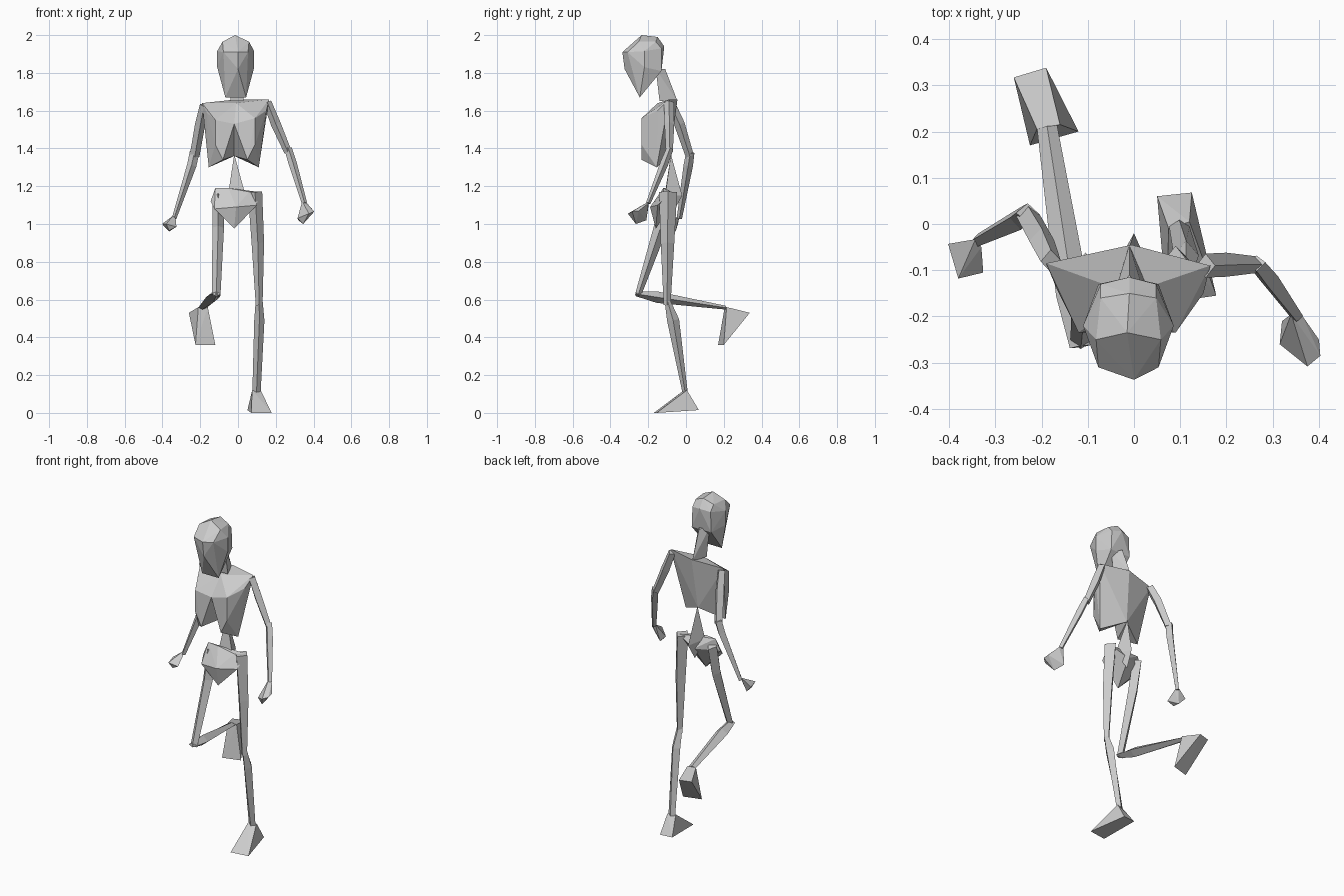
import bpy, bmesh
from math import cos, sin, tau
from mathutils import Vector


def make(name, bm):
    bmesh.ops.recalc_face_normals(bm, faces=bm.faces)
    me = bpy.data.meshes.new(name)
    bm.to_mesh(me)
    bm.free()
    ob = bpy.data.objects.new(name, me)
    bpy.context.collection.objects.link(ob)
    return ob


def hull(name, pts):
    """Faceted convex block around a few corner points."""
    bm = bmesh.new()
    vs = [bm.verts.new(p) for p in pts]
    res = bmesh.ops.convex_hull(bm, input=vs)
    loose = [v for v in bm.verts if not v.link_faces]
    bmesh.ops.delete(bm, geom=loose, context='VERTS')
    return make(name, bm)


def bone(name, rings, sides=4):
    """Tapered faceted bone; each ring is (centre, half width x, half depth)."""
    bm = bmesh.new()
    axis = (Vector(rings[-1][0]) - Vector(rings[0][0])).normalized()
    u = (Vector((1, 0, 0)) - axis * axis.x).normalized()
    w = axis.cross(u)
    loops = []
    for c, a, b in rings:
        loops.append([bm.verts.new(Vector(c) + u * a * cos(tau * i / sides)
                                   + w * b * sin(tau * i / sides))
                      for i in range(sides)])
    for lo, hi in zip(loops, loops[1:]):
        for i in range(sides):
            j = (i + 1) % sides
            bm.faces.new((lo[i], lo[j], hi[j], hi[i]))
    bm.faces.new(loops[0])
    bm.faces.new(loops[-1])
    return make(name, bm)


# Skull: crown, brow, cheeks, back and narrow jaw
C = -0.012


def mirrored(pts):
    return [(C + s * x, y, z) for x, y, z in pts for s in (-1, 1)]


hull("skull", [(-0.015, -0.235, 2.0), (-0.01, -0.15, 1.99), (0, -0.337, 1.91),
               (-0.01, -0.115, 1.94), (0, -0.325, 1.82)]
     + mirrored([(0.07, -0.25, 1.965), (0.06, -0.16, 1.965), (0.098, -0.22, 1.915),
                 (0.065, -0.31, 1.91), (0.06, -0.13, 1.93), (0.098, -0.22, 1.83),
                 (0.065, -0.13, 1.81), (0.055, -0.245, 1.67)]))

# Neck: three-sided with a ridge at the back
hull("neck", [(-0.045, -0.16, 1.82), (0.025, -0.16, 1.82), (-0.01, -0.11, 1.82),
              (-0.04, -0.14, 1.65), (0.03, -0.14, 1.65), (-0.01, -0.045, 1.65)])

# Rib cage: two lobes that meet at the spine and leave a notch in front
spine_pts = [(-0.005, -0.045, 1.66), (-0.01, -0.15, 1.64), (-0.02, -0.225, 1.53),
             (-0.02, -0.085, 1.36)]
hull("rib_lobe_right", spine_pts + [
    (-0.19, -0.085, 1.64), (-0.165, -0.145, 1.59), (-0.12, -0.235, 1.55),
    (-0.155, -0.155, 1.30), (-0.08, -0.235, 1.34), (-0.12, -0.235, 1.42)])
hull("rib_lobe_left", spine_pts + [
    (0.165, -0.09, 1.66), (0.15, -0.15, 1.60), (0.09, -0.235, 1.56),
    (0.11, -0.155, 1.30), (0.05, -0.235, 1.34), (0.09, -0.235, 1.42)])

# Lower spine
hull("lower_spine", [(-0.02, -0.08, 1.37), (-0.05, -0.11, 1.17), (0.04, -0.11, 1.15),
                     (0, -0.02, 1.15), (-0.01, -0.07, 1.06)])

# Pelvis: heart-shaped block
hull("pelvis", [(-0.12, -0.11, 1.19), (-0.05, -0.12, 1.19), (-0.145, -0.12, 1.12),
                (-0.125, -0.17, 1.08), (-0.02, -0.16, 0.975), (-0.01, -0.19, 1.09),
                (0.10, -0.15, 1.10), (0.11, -0.08, 1.17), (0.06, -0.12, 1.17),
                (-0.01, -0.06, 1.12)])

# Standing leg
bone("left_thigh", [((0.09, -0.095, 1.17), 0.038, 0.048), ((0.105, -0.098, 0.9), 0.033, 0.036),
                    ((0.112, -0.10, 0.57), 0.018, 0.018)])
bone("left_shin", [((0.112, -0.10, 0.60), 0.018, 0.014), ((0.113, -0.068, 0.49), 0.027, 0.032),
                   ((0.098, -0.005, 0.11), 0.022, 0.014)])
hull("left_foot", [(0.075, -0.01, 0.12), (0.12, 0.005, 0.12), (0.05, 0.06, 0.015),
                   (0.125, 0.068, 0.015), (0.07, -0.17, 0), (0.178, -0.155, 0)])

# Raised leg, shin folded back
bone("right_thigh", [((-0.105, -0.10, 1.15), 0.03, 0.04), ((-0.105, -0.135, 0.98), 0.031, 0.036),
                     ((-0.115, -0.255, 0.62), 0.022, 0.016)])
bone("right_shin", [((-0.115, -0.265, 0.63), 0.024, 0.012), ((-0.133, -0.15, 0.612), 0.036, 0.030),
                    ((-0.188, 0.21, 0.557), 0.022, 0.010)])
hull("right_foot", [(-0.21, 0.205, 0.56), (-0.16, 0.215, 0.56), (-0.26, 0.317, 0.53),
                    (-0.19, 0.338, 0.53), (-0.225, 0.17, 0.36), (-0.12, 0.20, 0.36)])

# Arms
bone("left_upper_arm", [((0.155, -0.09, 1.645), 0.022, 0.026), ((0.20, -0.088, 1.53), 0.026, 0.026),
                        ((0.265, -0.088, 1.38), 0.02, 0.018)])
bone("left_forearm", [((0.265, -0.085, 1.40), 0.02, 0.018), ((0.29, -0.115, 1.32), 0.022, 0.022),
                      ((0.352, -0.20, 1.11), 0.014, 0.012)])
bone("right_upper_arm", [((-0.18, -0.08, 1.63), 0.022, 0.026), ((-0.20, -0.035, 1.53), 0.027, 0.028),
                         ((-0.23, 0.02, 1.36), 0.026, 0.022)])
bone("right_forearm", [((-0.23, 0.023, 1.38), 0.026, 0.022), ((-0.245, 0.012, 1.31), 0.025, 0.025),
                       ((-0.338, -0.035, 1.03), 0.012, 0.014)])

# Hands
hull("left_hand", [(0.34, -0.195, 1.12), (0.365, -0.20, 1.11), (0.32, -0.21, 1.02),
                   (0.315, -0.26, 1.03), (0.345, -0.265, 1.0), (0.375, -0.308, 1.055),
                   (0.403, -0.285, 1.065), (0.40, -0.25, 1.07)])
hull("right_hand", [(-0.343, -0.033, 1.045), (-0.33, -0.05, 1.03), (-0.402, -0.043, 1.0),
                    (-0.38, -0.118, 1.0), (-0.326, -0.105, 0.985), (-0.365, -0.055, 0.96),
                    (-0.365, -0.10, 0.965)])
